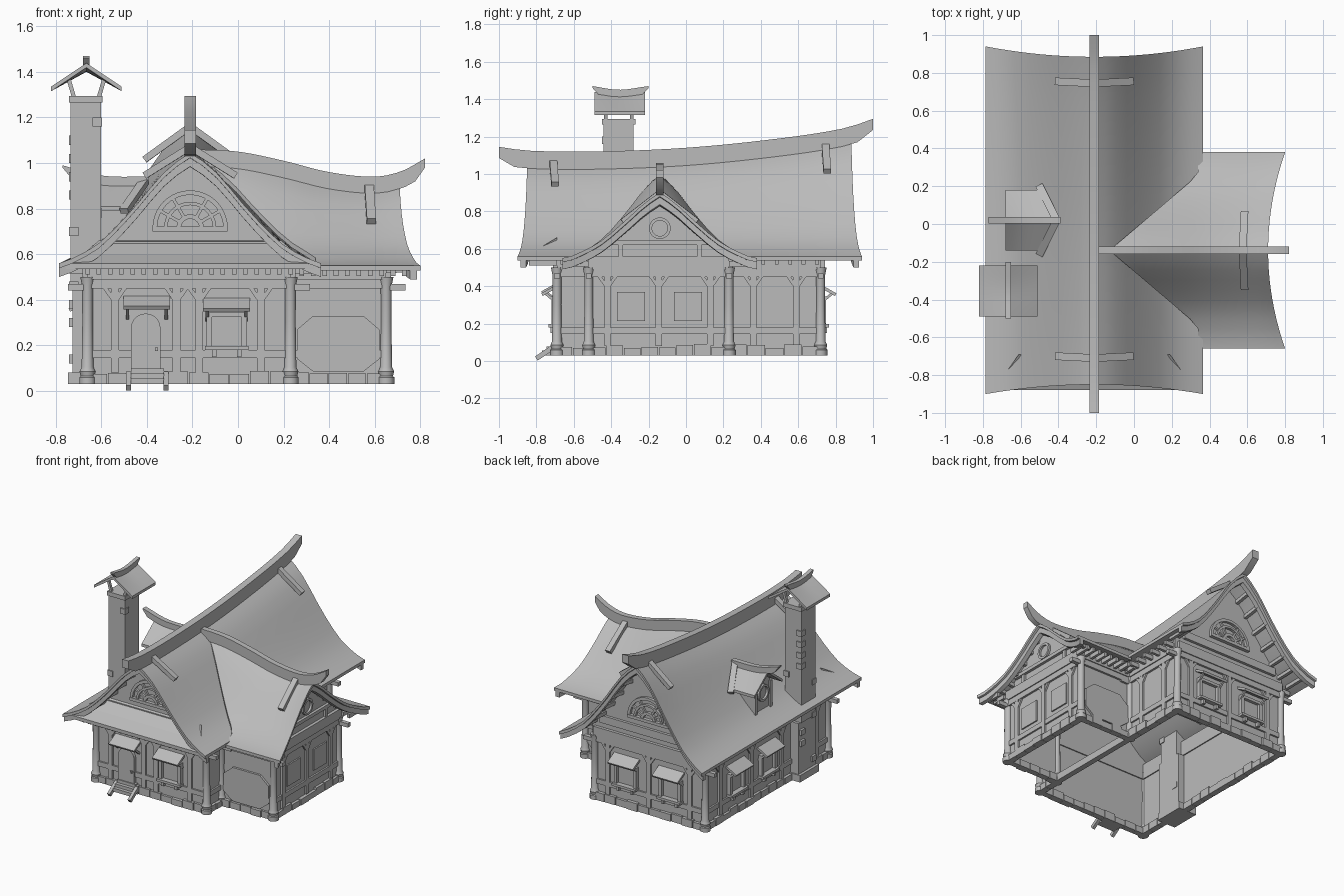
import bpy, bmesh, math, random
from mathutils import Vector

random.seed(4)
default_cube = bpy.data.objects.get("Cube")
if default_cube:
    bpy.data.objects.remove(default_cube, do_unlink=True)

grey = bpy.data.materials.new("plain grey")
grey.use_nodes = True
grey.diffuse_color = (0.5, 0.5, 0.5, 1)
grey.node_tree.nodes["Principled BSDF"].inputs["Base Color"].default_value = grey.diffuse_color


# Helpers
def make(name, verts, faces, smooth=False):
    mesh = bpy.data.meshes.new(name)
    mesh.from_pydata([tuple(v) for v in verts], [], faces)
    bm = bmesh.new()
    bm.from_mesh(mesh)
    bmesh.ops.recalc_face_normals(bm, faces=bm.faces)
    bm.to_mesh(mesh)
    bm.free()
    mesh.materials.append(grey)
    ob = bpy.data.objects.new(name, mesh)
    bpy.context.scene.collection.objects.link(ob)
    if smooth:
        bpy.ops.object.select_all(action='DESELECT')
        ob.select_set(True)
        bpy.context.view_layer.objects.active = ob
        bpy.ops.object.shade_smooth_by_angle(angle=math.radians(35))
    return ob


def loft(name, sections, smooth=False):
    k, count = len(sections[0]), len(sections)
    faces = []
    for s in range(count - 1):
        for i in range(k):
            j = (i + 1) % k
            faces.append((s * k + i, s * k + j, s * k + k + j, s * k + k + i))
    for base in (0, (count - 1) * k):
        for i in range(k // 2 - 1):
            faces.append((base + i, base + i + 1, base + k - 2 - i, base + k - 1 - i))
    return make(name, [v for sec in sections for v in sec], faces, smooth)


def place(axis, a, u, z):
    return (u, a, z) if axis == 'y' else (a, u, z)


def prism(name, axis, pts, a0, a1):
    n = len(pts)
    verts = [place(axis, a, u, z) for a in (a0, a1) for u, z in pts]
    faces = [(i, (i + 1) % n, n + (i + 1) % n, n + i) for i in range(n)]
    return make(name, verts, faces + [tuple(range(n)), tuple(range(n, 2 * n))])


def box(name, x0, x1, y0, y1, z0, z1):
    return prism(name, 'y', [(x0, z0), (x1, z0), (x1, z1), (x0, z1)], y0, y1)


def on_wall(name, wall, u0, u1, z0, z1, n0, n1):
    axis, pos, sign = wall
    return prism(name, axis, [(u0, z0), (u1, z0), (u1, z1), (u0, z1)], pos + sign * n0, pos + sign * n1)


def wall_point(wall, u, n, z):
    return Vector(place(wall[0], wall[1] + wall[2] * n, u, z))


def bar(name, p, q, w, h):
    p, q = Vector(p), Vector(q)
    side = (q - p).cross(Vector((0, 0, 1))).normalized()
    up = side.cross(q - p).normalized()
    side, up = side * w / 2, up * h / 2
    return loft(name, [[c - side - up, c + side - up, c + side + up, c - side + up] for c in (p, q)])


def curve(pts):
    def slope(i):
        a, b = pts[max(i - 1, 0)], pts[min(i + 1, len(pts) - 1)]
        return (b[1] - a[1]) / (b[0] - a[0])

    def f(t):
        i = max([k for k in range(len(pts) - 1) if pts[k][0] <= t] or [0])
        (x0, y0), (x1, y1) = pts[i], pts[i + 1]
        h = x1 - x0
        s = min(max((t - x0) / h, 0), 1)
        return ((1 + 2 * s) * (1 - s) ** 2 * y0 + s * s * (3 - 2 * s) * y1
                + h * s * (1 - s) * ((1 - s) * slope(i) - s * slope(i + 1)))
    return f


# Roof shapes: ridge line, height profile and half width
class Shape:
    def __init__(self, axis, c, top, cover, eave, half, prof):
        self.axis, self.c, self.cover, self.eave, self.half = axis, c, cover, eave, half
        self.top, self.prof = curve(top), curve(prof)

    def z(self, a, d):
        return self.eave + (self.top(a) - self.cover - self.eave) * self.prof(abs(d))

    def sheet(self, name, a0, a1, t=0.022, drop=0, n=16, m=10):
        ds = [self.half * i / m for i in range(-m, m + 1)]
        sections = []
        for s in range(n + 1):
            row = []
            for d in ds:
                a = a0(abs(d)) * (1 - s / n) + a1(abs(d)) * s / n
                row.append((a, self.c + d, self.z(a, d) - drop))
            loop = row + [(a, u, z - t) for a, u, z in reversed(row)]
            sections.append([place(self.axis, *p) for p in loop])
        return loft(name, sections, True)

    def beam(self, name, a0, a1, w, n=24):
        sections = []
        for s in range(n + 1):
            a = a0 + (a1 - a0) * s / n
            z, h = self.top(a), self.cover + 0.015 - (0.035 if s in (0, n) else 0)
            sections.append([place(self.axis, a, self.c + u, v) for u, v in
                             ((-w, z - h), (w, z - h), (w, z), (-w, z))])
        return loft(name, sections, True)

    def gable(self, name, a, halfw, z0, t):
        ds = [halfw * i / 8 for i in range(-8, 9)]
        pts = [(self.c + d, self.z(a, d) - 0.02) for d in ds]
        return prism(name, self.axis, [(self.c - halfw, z0)] + pts + [(self.c + halfw, z0)], a, a + t)

    def overhang(self, name, wall_a, edge, sign):
        # Barge board under the edge and purlins reaching out to it
        self.sheet(name + "_barge_board", lambda d: edge(d) - sign * 0.045,
                   lambda d: edge(d) - sign * 0.015, 0.04, 0.02, 1)
        for i in range(1, 8):
            for side in (-1, 1):
                d = side * self.half * i / 8
                end = edge(abs(d)) - sign * 0.03
                p, q = [Vector(place(self.axis, a, self.c + d, self.z(a, d) - 0.035)) for a in (wall_a, end)]
                bar(name + "_purlin", p, q, 0.022, 0.025)


main = Shape('y', -0.21, [(-1, 1.145), (-0.85, 1.125), (-0.5, 1.12), (0, 1.14), (0.5, 1.19), (0.85, 1.245), (1, 1.295)],
             0.08, 0.56, 0.575, [(0, 1), (0.09, 0.87), (0.175, 0.68), (0.26, 0.47), (0.395, 0.19), (0.5, 0.06), (0.575, 0)])
wing = Shape('x', -0.14, [(-0.19, 1.06), (0, 1.05), (0.2, 1.01), (0.4, 0.96), (0.6, 0.94), (0.72, 0.965), (0.82, 1.02)],
             0.06, 0.55, 0.52, [(0, 1), (0.08, 0.84), (0.19, 0.55), (0.32, 0.24), (0.46, 0.04), (0.52, 0)])
dormer = Shape('x', 0.02, [(-0.77, 0.99), (-0.6, 0.945), (-0.39, 0.94)], 0.03, 0.81, 0.16, [(0, 1), (0.16, 0)])
cowl = Shape('y', -0.665, [(-0.5, 1.47), (-0.36, 1.45), (-0.2, 1.47)], 0.03, 1.335, 0.155, [(0, 1), (0.155, 0)])

front_edge = lambda d: -0.85 - 0.05 * (d / 0.575) ** 2
back_edge = lambda d: 0.885 + 0.055 * (d / 0.575) ** 2
wing_edge = lambda d: 0.71 + 0.09 * (d / 0.52) ** 2
main.sheet("main_roof", front_edge, back_edge)
main.beam("main_ridge_beam", -1, 1, 0.025)
main.overhang("front", -0.69, front_edge, -1)
main.overhang("back", 0.72, back_edge, 1)
main.gable("front_gable", -0.69, 0.46, 0.48, 0.015)
main.gable("back_gable", 0.72, 0.46, 0.48, -0.015)
wing.sheet("wing_roof", lambda d: -0.13 + 0.47 * min(d / 0.4, 1), wing_edge)
wing.beam("wing_ridge_beam", -0.19, 0.82, 0.02)
wing.overhang("wing", 0.65, wing_edge, 1)
wing.gable("wing_gable", 0.65, 0.39, 0.48, -0.015)

# Clamps lying across the ridges
for side in (-1, 1):
    for y, hi, lo in ((-0.71, 1.07, 0.945), (0.745, 1.16, 1.015)):
        bar("ridge_clamp", (-0.21, y, hi), (-0.21 + side * 0.2, y + 0.01, lo), 0.04, 0.03)
    bar("wing_clamp", (0.575, -0.14, 0.9), (0.585, -0.14 + side * 0.2, 0.745), 0.04, 0.03)

# Skirt roof under the front gable
loft("front_skirt_roof", [[(-0.21 + s * w, y, z - t) for s, t in ((-1, 0), (1, 0), (1, 0.025), (-1, 0.025))]
                          for w, y, z in ((0.55, -0.88, 0.56), (0.47, -0.79, 0.6), (0.4, -0.69, 0.66))])

# Walls with timber framing
front, back, left = ('y', -0.69, -1), ('y', 0.72, 1), ('x', -0.66, -1)
right, wing_front, wing_back, wing_side = ('x', 0.23, 1), ('y', -0.52, -1), ('y', 0.23, 1), ('x', 0.65, 1)


def framed_wall(name, wall, u0, u1, posts):
    on_wall(name + "_wall", wall, u0, u1, 0.03, 0.5, -0.012, 0)
    on_wall(name + "_sill_beam", wall, u0, u1, 0.145, 0.18, 0, 0.012)
    on_wall(name + "_top_beam", wall, u0, u1, 0.45, 0.49, -0.02, 0.015)
    on_wall(name + "_wall_plate", wall, u0, u1, 0.49, 0.56, -0.02, 0.022)
    count = max(1, round((u1 - u0) / 0.09))
    step = (u1 - u0) / count
    for i in range(count):
        on_wall(name + "_plinth_stone", wall, u0 + i * step, u0 + (i + 1) * step - 0.004,
                0.03, random.uniform(0.07, 0.09), -0.025, random.uniform(0.016, 0.026))
    for u in posts:
        on_wall(name + "_post", wall, u - 0.017, u + 0.017, 0.08, 0.45, 0, 0.014)
        for s in (-1, 1):
            bar(name + "_brace", wall_point(wall, u + s * 0.01, 0.006, 0.405),
                wall_point(wall, u + s * 0.045, 0.006, 0.455), 0.012, 0.018)


def awning(wall, u, z):
    bar("awning_roof", wall_point(wall, u, 0, z + 0.04), wall_point(wall, u, 0.08, z - 0.005), 0.205, 0.016)
    for s in (-0.085, 0.085):
        bar("awning_bracket", wall_point(wall, u + s, 0, z - 0.05), wall_point(wall, u + s, 0.06, z), 0.014, 0.014)


def window(wall, u):
    on_wall("window_pane", wall, u - 0.07, u + 0.07, 0.195, 0.33, 0, 0.006)
    for s in (-1, 1):
        on_wall("window_jamb", wall, u + s * 0.077 - 0.012, u + s * 0.077 + 0.012, 0.185, 0.34, 0, 0.028)
        on_wall("sill_bracket", wall, u + s * 0.055 - 0.01, u + s * 0.055 + 0.01, 0.15, 0.18, 0, 0.035)
    on_wall("window_head", wall, u - 0.089, u + 0.089, 0.325, 0.345, 0, 0.028)
    on_wall("window_sill", wall, u - 0.095, u + 0.095, 0.18, 0.197, 0, 0.045)
    awning(wall, u, 0.36)


framed_wall("front", front, -0.66, 0.23, (-0.54, -0.27, -0.17, 0.1))
framed_wall("back", back, -0.66, 0.23, (-0.54, -0.21, 0.12))
framed_wall("left", left, -0.69, 0.72, (-0.55, -0.15, 0.2, 0.56))
framed_wall("right_front", right, -0.69, -0.52, ())
framed_wall("right_back", right, 0.23, 0.72, (0.36, 0.59))
framed_wall("wing_front", wing_front, 0.23, 0.65, ())
framed_wall("wing_back", wing_back, 0.23, 0.65, ())
framed_wall("wing_side", wing_side, -0.52, 0.23, (-0.42, -0.145, 0.13))
box("inner_floor_beam", 0.21, 0.25, -0.52, 0.23, 0.03, 0.08)
box("inner_top_beam", 0.21, 0.25, -0.52, 0.23, 0.45, 0.5)
for wall, u in ((front, -0.05), (back, -0.39), (back, -0.03), (left, 0.02), (left, 0.38)):
    window(wall, u)
for u in (-0.295, 0.01):
    on_wall("wing_side_panel", wing_side, u - 0.075, u + 0.075, 0.215, 0.37, 0, 0.01)
for wall in (wing_front, wing_back):
    octagon = [(0.44 + sx * x, z) for sx, x, z in ((-1, 0.18, 0.14), (-1, 0.11, 0.085), (1, 0.11, 0.085), (1, 0.18, 0.14),
               (1, 0.18, 0.27), (1, 0.11, 0.33), (-1, 0.11, 0.33), (-1, 0.18, 0.27))]
    prism("octagon_panel", 'y', octagon, wall[1], wall[1] + wall[2] * 0.016)


# Round shapes in the gables
def arc(name, wall, u, z, r0, r1, n, turn, steps=20):
    angles = [turn * i / steps for i in range(steps + 1)]
    loft(name, [[wall_point(wall, u + r * math.cos(t), d, z + r * math.sin(t))
                 for r, d in ((r0, 0), (r1, 0), (r1, n), (r0, n))] for t in angles])


for wall in (front, back):
    for r0, r1 in ((0.145, 0.165), (0.1, 0.115), (0.04, 0.06)):
        arc("fan_window_arch", wall, -0.21, 0.715, r0, r1, 0.02, math.pi)
    on_wall("fan_window_base", wall, -0.375, -0.045, 0.7, 0.722, 0, 0.025)
    on_wall("gable_beam", wall, -0.6, 0.18, 0.6, 0.655, 0, 0.02)
    for i in range(1, 6):
        t = math.pi * i / 6
        p, q = [wall_point(wall, -0.21 + r * math.cos(t), 0.009, 0.715 + r * math.sin(t)) for r in (0.05, 0.155)]
        bar("fan_window_spoke", p, q, 0.014, 0.014)
arc("wing_round_window", wing_side, -0.14, 0.71, 0.042, 0.058, 0.015, 2 * math.pi)
on_wall("wing_gable_beam", wing_side, -0.43, 0.15, 0.62, 0.645, 0, 0.02)
for u in (-0.35, 0.07):
    on_wall("wing_gable_post", wing_side, u - 0.012, u + 0.012, 0.5, 0.63, 0, 0.015)

# Columns with swollen feet, and beam ends through their tops
profile = [(0.036, 0.03), (0.036, 0.06), (0.03, 0.065), (0.035, 0.085), (0.026, 0.105), (0.023, 0.3), (0.024, 0.46), (0.032, 0.5)]
for x, y in ((-0.66, -0.69), (0.23, -0.69), (-0.66, 0.72), (0.23, 0.72), (0.65, -0.52), (0.65, 0.23), (0.23, -0.52), (0.23, 0.23)):
    k = 12
    loft("column", [[(x + r * math.cos(2 * math.pi * i / k), y + r * math.sin(2 * math.pi * i / k), z)
                     for i in range(k)] for r, z in profile], True)
    side = -1 if x < 0 else 1
    bar("beam_end", (x, y, 0.455), (x + side * 0.085, y, 0.455), 0.03, 0.028)

# Rafter tails under the eaves
for i in range(20):
    y = -0.66 + 1.36 * i / 19
    box("left_rafter_tail", -0.75, -0.66, y - 0.01, y + 0.01, 0.515, 0.545)
    if not -0.54 < y < 0.25:
        box("right_rafter_tail", 0.23, 0.32, y - 0.01, y + 0.01, 0.515, 0.545)
    x = -0.66 + 0.94 * i / 19
    box("front_rafter_tail", x - 0.01, x + 0.01, -0.84, -0.69, 0.51, 0.54)
    if i < 10:
        x = 0.28 + 0.45 * i / 9
        box("wing_front_tail", x - 0.01, x + 0.01, -0.62, -0.52, 0.505, 0.535)
        box("wing_back_tail", x - 0.01, x + 0.01, 0.23, 0.34, 0.505, 0.535)

# Arched door, steps and rails
arch = [(-0.405 + 0.065 * math.cos(math.pi * i / 10), 0.275 + 0.065 * math.sin(math.pi * i / 10)) for i in range(11)]
prism("door", 'y', [(-0.34, 0.08)] + arch + [(-0.47, 0.08)], -0.69, -0.712)
box("door_knob", -0.365, -0.35, -0.725, -0.71, 0.175, 0.19)
awning(front, -0.4, 0.37)
for i in range(3):
    box("step", -0.47, -0.325, -0.77 + 0.025 * i, -0.69, 0.03 + 0.022 * i, 0.055 + 0.022 * i)
for x in (-0.48, -0.315):
    bar("step_rail", (x, -0.8, 0.013), (x, -0.71, 0.075), 0.022, 0.026)

# Chimney with odd stones and a small roofed cowl
box("chimney_foot", -0.745, -0.6, -0.47, -0.25, 0.03, 0.08)
box("chimney_base", -0.725, -0.6, -0.46, -0.26, 0.08, 0.45)
box("chimney_stack", -0.735, -0.602, -0.44, -0.28, 0.45, 1.27)
box("chimney_cap", -0.742, -0.595, -0.45, -0.27, 1.265, 1.295)
for i in range(14):
    x, y, z = random.choice((-0.72, -0.617)), random.choice((-0.425, -0.295)), 0.12 + 0.08 * i
    box("chimney_stone", x - 0.021, x + 0.021, y - 0.023, y + 0.023, z, z + 0.04)
for sx in (-1, 1):
    for y in (-0.43, -0.29):
        bar("cowl_post", (-0.665 + sx * 0.055, y, 1.29), (-0.665 + sx * 0.08, y, 1.375), 0.018, 0.018)
cowl.sheet("cowl_roof", lambda d: -0.49, lambda d: -0.22, 0.02, 0, 6, 2)
cowl.beam("cowl_ridge", -0.5, -0.2, 0.014, 8)

# Dormer
prism("dormer_body", 'x', [(-0.07, 0.6), (0.11, 0.6), (0.11, 0.83), (0.02, 0.9), (-0.07, 0.83)], -0.63, -0.42)
arc("dormer_round_window", ('x', -0.63, -1), 0.02, 0.76, 0.045, 0.06, 0.015, 2 * math.pi)
dormer.sheet("dormer_roof", lambda d: -0.68, lambda d: -0.42 - 0.4 * d, 0.02, 0, 6, 2)
dormer.beam("dormer_ridge", -0.77, -0.39, 0.018, 10)
for s in (-1, 1):
    bar("dormer_valley_board", (-0.5, 0.02 + s * 0.18, 0.79), (-0.41, 0.02, 0.92), 0.04, 0.025)
    on_wall("dormer_post", ('x', -0.63, -1), 0.02 + s * 0.085 - 0.012, 0.02 + s * 0.085 + 0.012, 0.6, 0.82, 0, 0.012)
